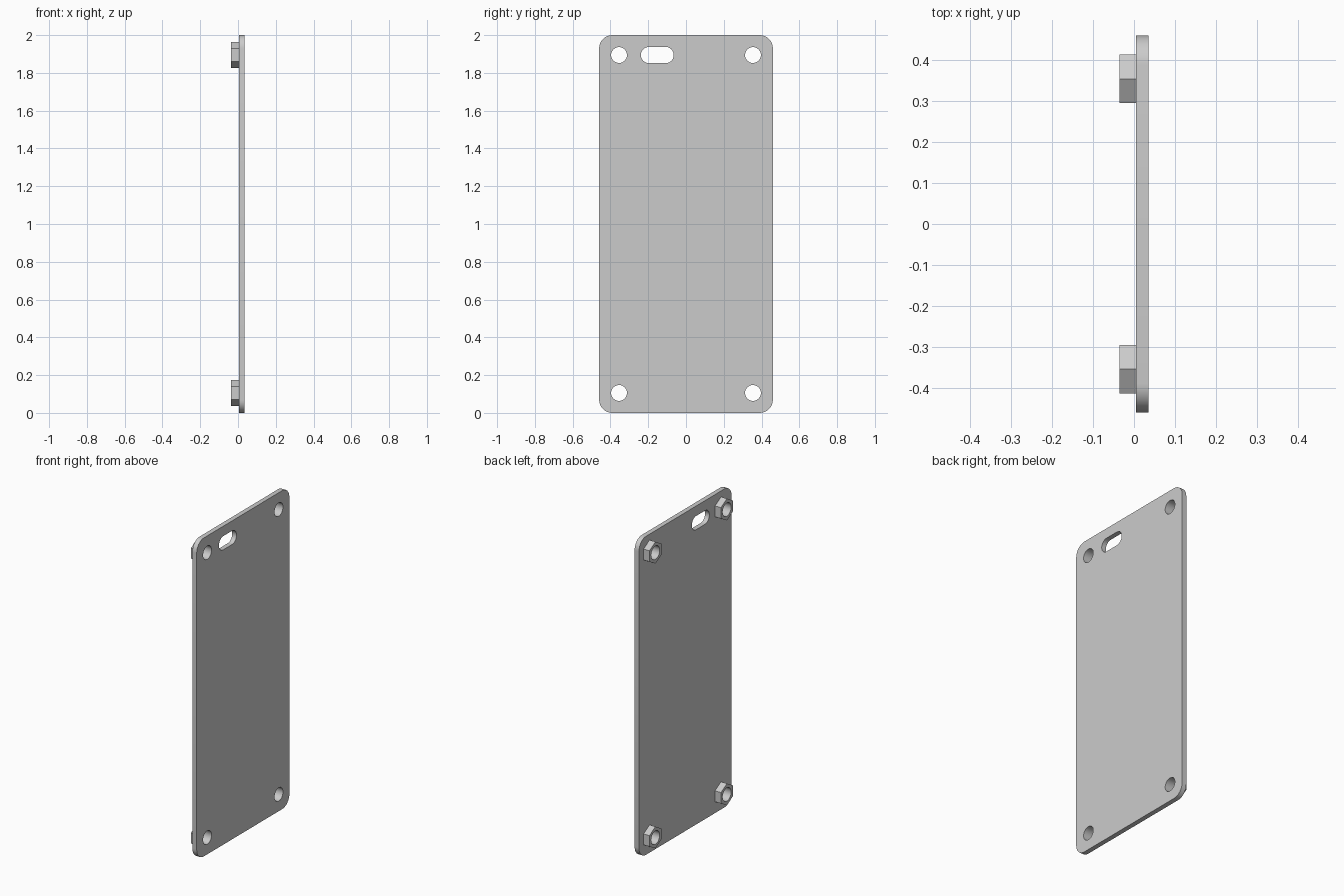
import bpy, bmesh
from math import pi, sin, cos
from mathutils import Matrix

cube = bpy.data.objects.get("Cube")
if cube:
    bpy.data.objects.remove(cube, do_unlink=True)

HALF_W, HEIGHT, CORNER = 0.46, 2.0, 0.07
BACK_X, MID_X, FRONT_X = -0.036, 0.005, 0.035
INSET, BORE = 0.1055, 0.042

grey = bpy.data.materials.new("light_grey")
grey.use_nodes = True
grey.diffuse_color = (0.6, 0.6, 0.6, 1)
grey.node_tree.nodes["Principled BSDF"].inputs["Base Color"].default_value = (0.6, 0.6, 0.6, 1)


def rounded(y, z, hw, hh, r, steps=8):
    """Rounded rectangle outline; a circle when hw = hh = r."""
    pts = []
    for q, (sy, sz) in enumerate([(1, 1), (-1, 1), (-1, -1), (1, -1)]):
        for i in range(steps + 1):
            a = (q + i / steps) * pi / 2
            p = (y + sy * (hw - r) + r * cos(a), z + sz * (hh - r) + r * sin(a))
            if not pts or abs(p[0] - pts[-1][0]) + abs(p[1] - pts[-1][1]) > 1e-5:
                pts.append(p)
    if abs(pts[0][0] - pts[-1][0]) + abs(pts[0][1] - pts[-1][1]) < 1e-5:
        pts.pop()
    return pts


def circle(y, z, r):
    return rounded(y, z, r, r, r)


def slab(name, outlines, x0, x1):
    """Extrude filled outlines (first outer, rest holes) along x."""
    curve = bpy.data.curves.new(name + "_profile", 'CURVE')
    curve.dimensions = '2D'
    curve.fill_mode = 'BOTH'
    curve.extrude = (x1 - x0) / 2
    for pts in outlines:
        spline = curve.splines.new('POLY')
        spline.points.add(len(pts) - 1)
        for point, (u, v) in zip(spline.points, pts):
            point.co = (u, v, 0, 1)
        spline.use_cyclic_u = True
    helper = bpy.data.objects.new(name + "_profile", curve)
    bpy.context.collection.objects.link(helper)
    bpy.context.view_layer.update()
    evaluated = helper.evaluated_get(bpy.context.evaluated_depsgraph_get())
    mesh = bpy.data.meshes.new_from_object(evaluated)
    bpy.data.objects.remove(helper, do_unlink=True)

    bm = bmesh.new()
    bm.from_mesh(mesh)
    bmesh.ops.remove_doubles(bm, verts=bm.verts, dist=1e-5)
    turn = Matrix(((0, 0, 1, (x0 + x1) / 2), (1, 0, 0, 0), (0, 1, 0, 0), (0, 0, 0, 1)))
    bm.transform(turn)
    bmesh.ops.recalc_face_normals(bm, faces=bm.faces)
    bm.to_mesh(mesh)
    bm.free()
    mesh.name = name
    mesh.materials.clear()
    mesh.materials.append(grey)
    obj = bpy.data.objects.new(name, mesh)
    bpy.context.collection.objects.link(obj)
    bpy.ops.object.select_all(action='DESELECT')
    obj.select_set(True)
    bpy.context.view_layer.objects.active = obj
    bpy.ops.object.shade_smooth_by_angle()
    return obj


# Plate with four screw holes and a slot
corners = {
    f"{level}_{side}": (y, z)
    for level, z in (("lower", INSET), ("upper", HEIGHT - INSET))
    for side, y in (("front", INSET - HALF_W), ("back", HALF_W - INSET))
}
outlines = [rounded(0, HEIGHT / 2, HALF_W, HEIGHT / 2, CORNER)]
outlines += [circle(y, z, BORE) for y, z in corners.values()]
outlines.append(rounded(-0.152, HEIGHT - INSET, 0.087, 0.043, 0.043))
slab("plate", outlines, MID_X, FRONT_X)

# Hexagonal standoffs behind each screw hole
for place, (y, z) in corners.items():
    hexagon = [(y + 0.0685 * sin(i * pi / 3), z + 0.0685 * cos(i * pi / 3)) for i in range(6)]
    slab(place + "_standoff", [hexagon, circle(y, z, BORE)], BACK_X, MID_X)
